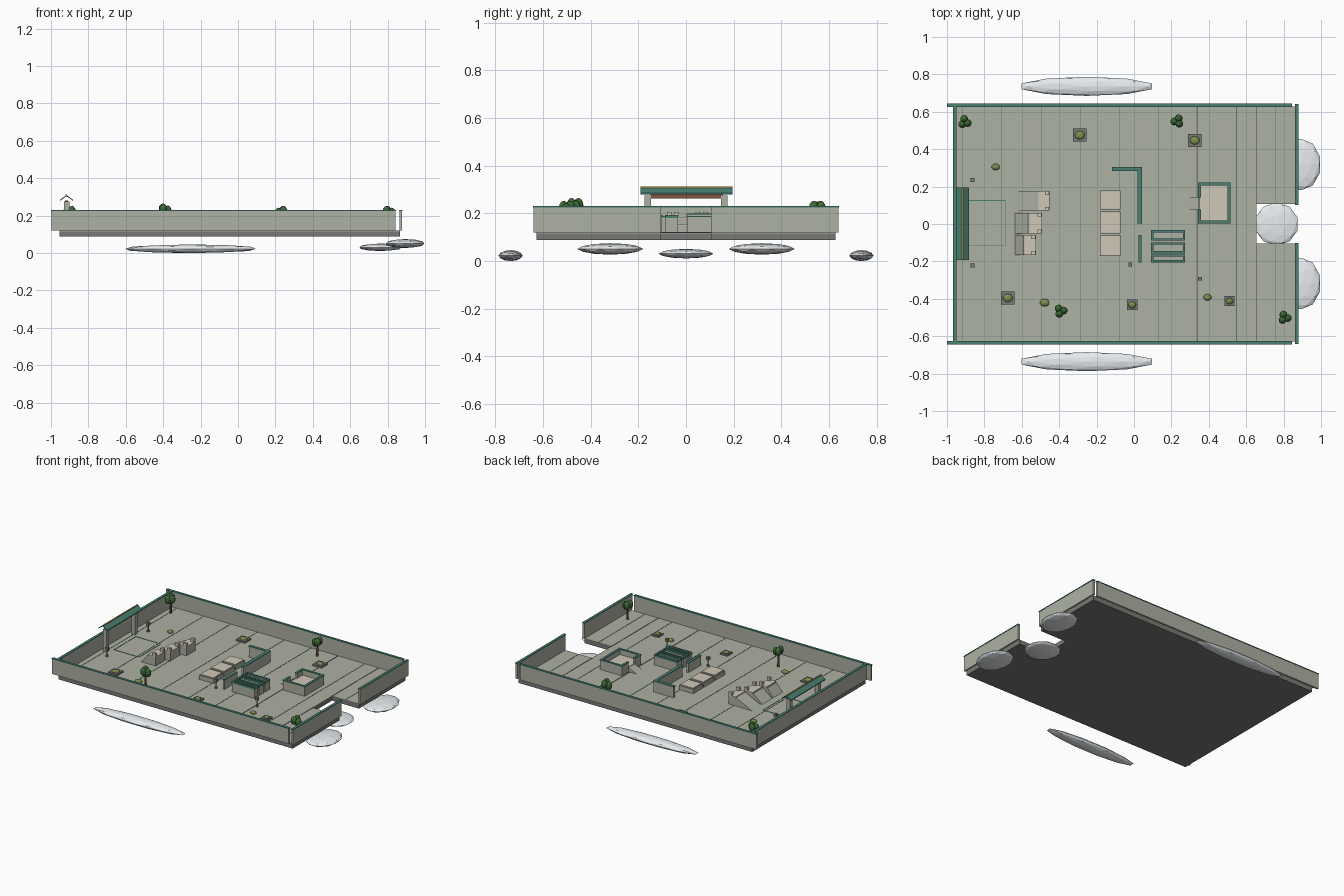
import bpy, bmesh, math
from mathutils import Vector

if "Cube" in bpy.data.objects:
    bpy.data.objects.remove(bpy.data.objects["Cube"])


def mat(name, r, g, b):
    m = bpy.data.materials.new(name)
    m.diffuse_color = (r, g, b, 1)
    m.use_nodes = True
    m.node_tree.nodes["Principled BSDF"].inputs["Base Color"].default_value = m.diffuse_color
    return m


STONE = mat("stone", .42, .44, .37)
TAN = mat("tan", .62, .58, .47)
TEAL = mat("teal", .07, .22, .17)
DARK = mat("dark_stone", .19, .19, .18)
LEAF = mat("leaf", .05, .15, .04)
GRASS = mat("grass", .2, .28, .08)
BROWN = mat("brown", .22, .09, .05)
GOLD = mat("gold", .5, .36, .08)
CLOUD = mat("cloud", .8, .84, .87)
F = .12        # floor level
TOP = .231     # outer wall top


def finish(name, bm, m):
    bmesh.ops.recalc_face_normals(bm, faces=bm.faces)
    me = bpy.data.meshes.new(name)
    bm.to_mesh(me)
    bm.free()
    me.materials.append(m)
    ob = bpy.data.objects.new(name, me)
    bpy.context.collection.objects.link(ob)
    return ob


def box(name, x0, x1, y0, y1, z0, z1, m):
    bm = bmesh.new()
    bmesh.ops.create_cube(bm, size=1)
    bmesh.ops.scale(bm, vec=(x1 - x0, y1 - y0, z1 - z0), verts=bm.verts)
    bmesh.ops.translate(bm, vec=((x0 + x1) / 2, (y0 + y1) / 2, (z0 + z1) / 2), verts=bm.verts)
    return finish(name, bm, m)


def blob(name, c, r, m, sub=1):
    bm = bmesh.new()
    bmesh.ops.create_icosphere(bm, subdivisions=sub, radius=1)
    bmesh.ops.scale(bm, vec=r, verts=bm.verts)
    bmesh.ops.translate(bm, vec=c, verts=bm.verts)
    return finish(name, bm, m)


def post(name, x, y, z0, z1, r, m, r2=None, n=6):
    bm = bmesh.new()
    bmesh.ops.create_cone(bm, cap_ends=True, segments=n, radius1=r,
                          radius2=r if r2 is None else r2, depth=z1 - z0)
    bmesh.ops.translate(bm, vec=(x, y, (z0 + z1) / 2), verts=bm.verts)
    return finish(name, bm, m)


def prism(name, pts, axis, a, b, m):
    """Extrude a 2D profile: along y for (x, z) points, along z for (x, y) points."""
    bm = bmesh.new()
    vs = [bm.verts.new((p, a, q) if axis == 'y' else (p, q, a)) for p, q in pts]
    f = bm.faces.new(vs)
    ext = bmesh.ops.extrude_face_region(bm, geom=[f])
    d = Vector((0, b - a, 0)) if axis == 'y' else Vector((0, 0, b - a))
    bmesh.ops.translate(bm, vec=d, verts=[v for v in ext["geom"] if isinstance(v, bmesh.types.BMVert)])
    return finish(name, bm, m)


def capped(name, x0, x1, y0, y1, z1, cap=.006):
    box(name, x0, x1, y0, y1, F, z1 - cap, STONE)
    box(name + "_cap", x0 - .002, x1 + .002, y0 - .002, y1 + .002, z1 - cap, z1, TEAL)


def frame(name, x0, x1, y0, y1, z0, z1, t, m):
    box(name, x0, x1, y0, y0 + t, z0, z1, m)
    box(name, x0, x1, y1 - t, y1, z0, z1, m)
    box(name, x0, x0 + t, y0 + t, y1 - t, z0, z1, m)
    box(name, x1 - t, x1, y0 + t, y1 - t, z0, z1, m)


# base with notch in the right end, and paving on top of it
plan = [(-.955, -.628), (.865, -.628), (.865, -.105), (.655, -.105),
        (.655, .108), (.865, .108), (.865, .628), (-.955, .628)]
prism("base", plan, 'z', .088, F - .004, DARK)
prism("paving", plan, 'z', F - .004, F, STONE)

# floor joints
for i in range(9):
    x = -.915 + i * .209
    for y0, y1 in ([(-.625, .625)] if x < .65 else [(-.625, -.11), (.113, .625)]):
        box("floor_joint", x - .0015, x + .0015, y0, y1, F, F + .0015, TEAL)
for x in (.338, .655):
    box("wide_joint", x - .003, x + .003, -.625, .625 if x < .5 else -.105, F - .003, F + .002, DARK)
box("wide_joint", .652, .658, .108, .625, F - .003, F + .002, DARK)
frame("plaza_outline", -.885, -.687, -.118, .128, F, F + .002, .004, TEAL)

# outer walls
for s in (-1, 1):
    y0, y1 = sorted((s * .628, s * .641))
    capped("long_wall", -.998, .843, y0, y1, TOP)
    y0, y1 = sorted((s * .104, s * .64))
    capped("right_wall", .863, .877, y0, y1, TOP)
capped("left_wall", -.966, -.952, -.627, .627, TOP)

# gate with a thin gable roof
for s in (-1, 1):
    box("gate_pillar", -.93, -.902, s * .16 - .014, s * .16 + .014, F, .275, STONE)
box("gate_beam", -.924, -.908, -.15, .155, .262, .28, BROWN)
prism("gate_roof", [(-.951, .28), (-.917, .304), (-.883, .28), (-.883, .286),
                    (-.917, .31), (-.951, .286)], 'y', -.192, .195, TEAL)
box("gate_ridge", -.921, -.913, -.192, .195, .306, .312, GOLD)

# ramps leading up to blocks
for y0, y1, xa, xb in ((.072, .176, -.51, -.452), (-.05, .06, -.56, -.492), (-.165, -.06, -.585, -.525)):
    box("ramp_block", xa, xb, y0, y1, F, .178, STONE)
    box("ramp_block_top", xa, xb, y0, y1, .178, .184, TAN)
    prism("ramp", [(-.635, F), (xa, F), (xa, .178), (xa - .006, .178)], 'y', y0, y1, STONE)
    for y in (y0 + .01, y1 - .01):
        box("block_parapet", xb - .025, xb - .002, y - .01, y + .01, .184, .206, TAN)

# low platforms
for y0, y1 in ((.077, .18), (-.05, .066), (-.17, -.06)):
    box("platform", -.183, -.072, y0, y1, F, .15, STONE)
    box("platform_top", -.178, -.077, y0 + .005, y1 - .005, .15, .156, TAN)

# corner screen wall and short screen
capped("screen_short_arm", -.115, .02, .285, .302, .2)
capped("screen_long_arm", .022, .04, .005, .302, .2)
capped("short_screen", .025, .038, -.203, -.062, .19)

# shelf row
for y0, y1 in ((-.087, -.035), (-.155, -.1), (-.203, -.165)):
    box("shelf_body", .094, .272, y0, y1, F, .18, STONE)
    frame("shelf_rim", .092, .274, y0 - .002, y1 + .002, .18, .193, .012, TEAL)

# open room with raised floor and entry ramp
box("room_floor", .35, .51, .01, .215, F, .15, TAN)
for x0, x1, y0, y1 in ((.345, .515, .005, .017), (.345, .515, .208, .22), (.503, .515, .017, .208),
                       (.345, .357, .017, .075), (.345, .357, .145, .208)):
    capped("room_wall", x0, x1, y0, y1, .19)
prism("room_ramp", [(.282, F), (.345, F), (.345, .15)], 'y', .075, .145, STONE)

# trees
for x, y, h in ((-.905, .545, .255), (.232, .55, .255), (-.393, -.465, .267), (.805, -.5, .255)):
    post("trunk", x, y, F, h - .04, .008, BROWN, .005)
    for k in range(3):
        a = k * 2.094 + x * 5
        blob("foliage", (x + .017 * math.cos(a), y + .017 * math.sin(a), h - .032 - .01 * (k % 2)),
             (.021, .021, .03), LEAF, 2)

# square planters and loose shrubs
for x, y, r in ((-.29, .475, .035), (.325, .447, .035), (-.675, -.395, .035),
                (-.01, -.433, .028), (.51, -.412, .027)):
    box("planter", x - r, x + r, y - r, y + r, F, .131, DARK)
    blob("planter_shrub", (x, y, .131), (r * .75, r * .65, .012), GRASS, 2)
for x, y, r in ((-.74, .305, .022), (-.478, -.42, .026), (.393, -.392, .022)):
    blob("shrub", (x, y, F + .004), (r, r * .8, .013), GRASS, 2)

# lamps
for x, y in ((-.863, .235), (-.863, -.222), (-.02, -.217), (.353, -.293)):
    post("lamp_base", x, y, F, F + .008, .01, DARK)
    post("lamp_post", x, y, F, .165, .004, DARK)
    box("lamp_head", x - .01, x + .01, y - .01, y + .01, .165, .185, DARK)

# clouds under the platform
blob("front_cloud", (.762, 0, .031), (.118, .115, .02), CLOUD, 2)
for s in (-1, 1):
    blob("end_cloud", (.893, s * .318, .051), (.107, .138, .024), CLOUD, 2)
    blob("side_cloud", (-.253, s * .736, .023), (.366, .051, .023), CLOUD, 2)
